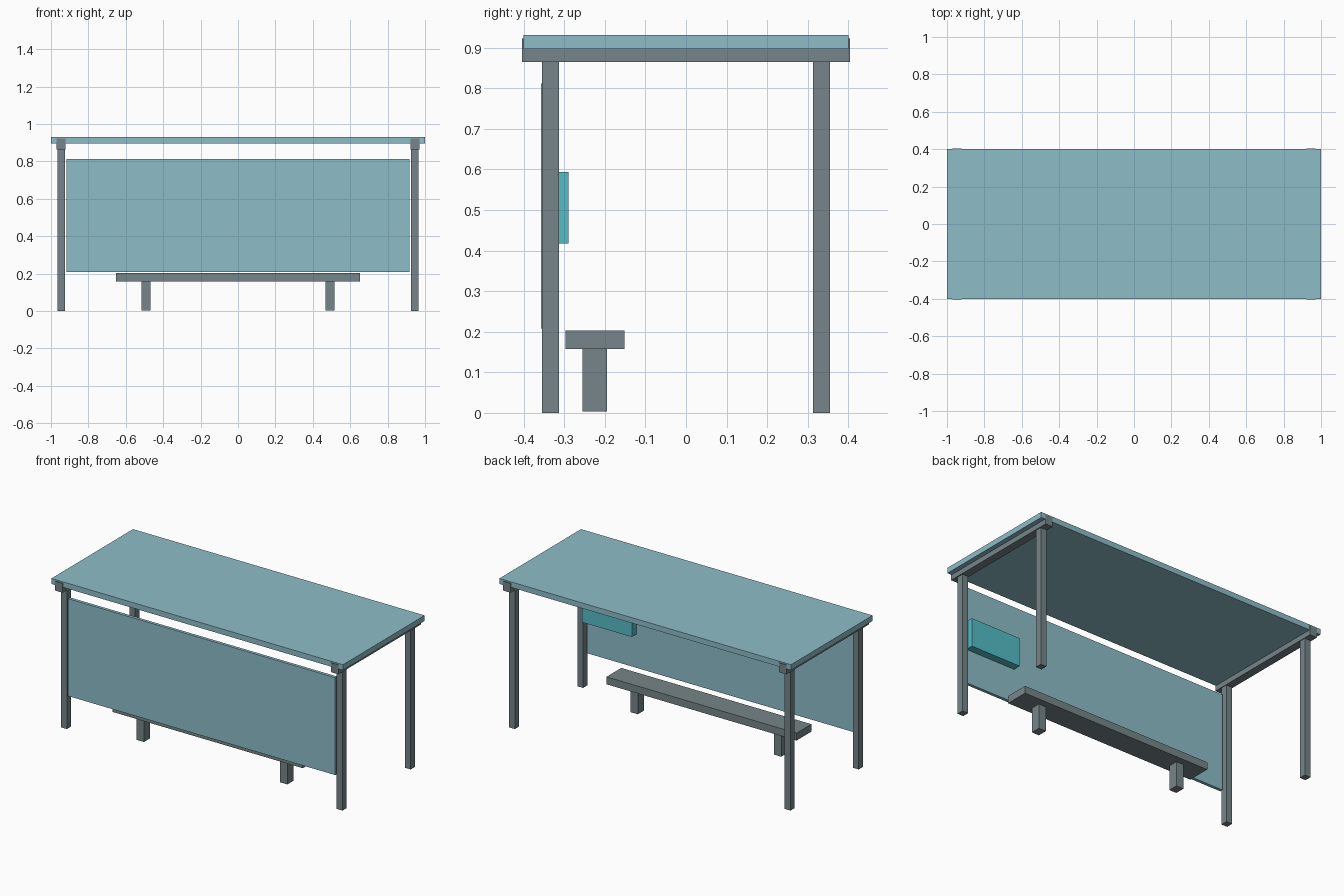
import bpy
import bmesh

if "Cube" in bpy.data.objects:
    bpy.data.objects.remove(bpy.data.objects["Cube"], do_unlink=True)


def material(name, rgb):
    mat = bpy.data.materials.new(name)
    mat.use_nodes = True
    color = (*rgb, 1.0)
    mat.diffuse_color = color
    mat.node_tree.nodes["Principled BSDF"].inputs["Base Color"].default_value = color
    return mat


def box(name, x, y, z, mat):
    """Flat-shaded box spanning the given (min, max) ranges."""
    mesh = bpy.data.meshes.new(name)
    bm = bmesh.new()
    bmesh.ops.create_cube(bm, size=1.0)
    for v in bm.verts:
        v.co = [lo + (c + 0.5) * (hi - lo) for c, (lo, hi) in zip(v.co, (x, y, z))]
    bm.to_mesh(mesh)
    bm.free()
    mesh.materials.append(mat)
    obj = bpy.data.objects.new(name, mesh)
    bpy.context.collection.objects.link(obj)
    return obj


def span(center, width):
    return (center - width / 2, center + width / 2)


glass = material("pale blue glass", (0.27, 0.51, 0.58))
metal = material("grey metal", (0.18, 0.235, 0.25))
teal = material("bright teal", (0.09, 0.51, 0.57))

# Roof slab
box("roof", (-1, 1), (-0.4, 0.4), (0.897, 0.931), glass)

# Roof beams and corner posts
for side, sx in (("left", 1), ("right", -1)):
    box(f"{side}_roof_beam", span(sx * 0.946, 0.05), span(0, 0.808), (0.865, 0.923), metal)
    for end, sy in (("front", -1), ("back", 1)):
        box(f"{end}_{side}_post", span(sx * 0.945, 0.04), span(sy * 0.334, 0.042),
            (0, 0.87), metal)

# Wall panel between the front posts, with a notice board on its inner face
box("wall_panel", span(0, 1.834), (-0.357, -0.338), (0.208, 0.812), glass)
box("notice_board", (0.575, 0.918), (-0.338, -0.29), (0.418, 0.594), teal)

# Bench
box("bench_seat", span(0, 1.304), (-0.297, -0.152), (0.157, 0.203), metal)
for side, sx in (("left", 1), ("right", -1)):
    box(f"{side}_bench_leg", span(sx * 0.492, 0.05), span(-0.225, 0.06), (0.004, 0.157), metal)
